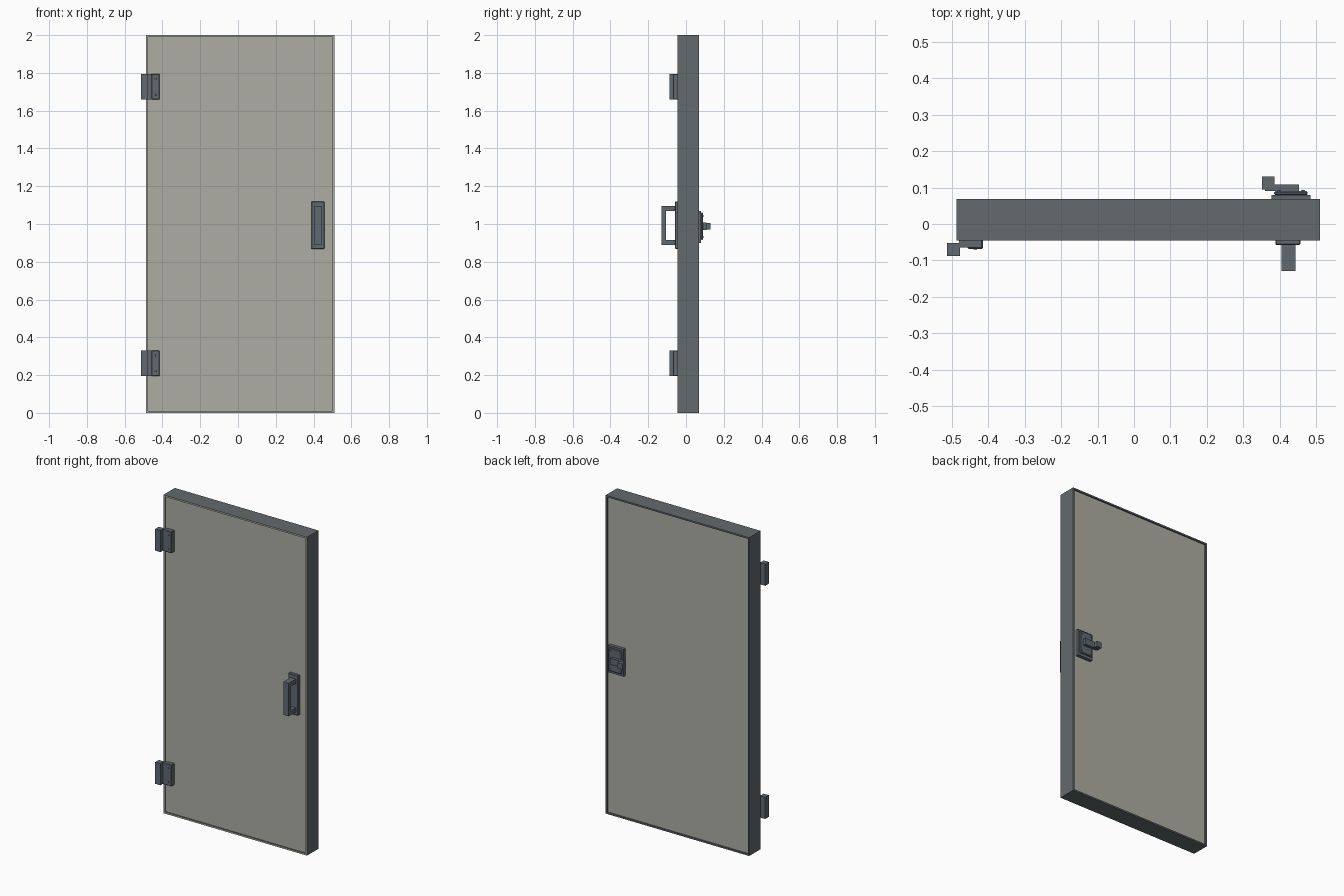
import bpy, bmesh, math
from mathutils import Vector

cube = bpy.data.objects.get("Cube")
if cube:
    bpy.data.objects.remove(cube)


def material(name, rgb):
    m = bpy.data.materials.new(name)
    m.use_nodes = True
    m.diffuse_color = (*rgb, 1)
    m.node_tree.nodes["Principled BSDF"].inputs["Base Color"].default_value = (*rgb, 1)
    return m


PANEL = material("warm grey panel", (0.42, 0.42, 0.37))
STEEL = material("dark grey frame", (0.125, 0.145, 0.155))
METAL = material("blue grey hardware", (0.115, 0.143, 0.165))


def finish(name, bm, mats):
    mesh = bpy.data.meshes.new(name)
    bmesh.ops.recalc_face_normals(bm, faces=bm.faces[:])
    bm.to_mesh(mesh)
    bm.free()
    for m in mats:
        mesh.materials.append(m)
    obj = bpy.data.objects.new(name, mesh)
    bpy.context.collection.objects.link(obj)
    return obj


def box_mesh(x, y, z):
    bm = bmesh.new()
    bmesh.ops.create_cube(bm, size=1)
    for v in bm.verts:
        v.co = Vector([r[0] if c < 0 else r[1] for c, r in zip(v.co, (x, y, z))])
    return bm


def box(name, x, y, z, mat=METAL, bevel=0.0):
    obj = finish(name, box_mesh(x, y, z), [mat])
    if bevel:
        b = obj.modifiers.new("bevel", "BEVEL")
        b.width = bevel
        b.segments = 1
    return obj


def screw(name, x, y, z, side):
    """Low disc lying against a plate, facing front (-1) or back (1)."""
    bm = bmesh.new()
    bmesh.ops.create_cone(bm, cap_ends=True, segments=8, radius1=0.005,
                          radius2=0.004, depth=0.002)
    for v in bm.verts:
        a, b, c = v.co
        v.co = Vector((x + a, y + side * (c + 0.001), z + b))
    return finish(name, bm, [METAL])


# Door slab: recessed panels inset into the front and back of the frame
bm = box_mesh((-0.487, 0.511), (-0.045, 0.068), (0, 2))
bm.normal_update()
for side in (-1, 1):
    face = next(f for f in bm.faces if f.normal.y * side > 0.9)
    rim = bmesh.ops.inset_region(bm, faces=[face], thickness=0.014)["faces"]
    walls = bmesh.ops.inset_region(bm, faces=[face], thickness=0.0005, depth=-0.008)["faces"]
    face.material_index = 1
    for f in rim:
        f.material_index = 1 if side < 0 else 0
    for f in walls:
        f.material_index = 0
    bm.normal_update()
finish("door_slab", bm, [STEEL, PANEL])

# Hinges: knuckle beside the door edge, thin web and screwed leaf on the front
for name, z in (("lower", 0.262), ("upper", 1.727)):
    span = (z - 0.068, z + 0.068)
    box(f"{name}_hinge_knuckle", (-0.514, -0.478), (-0.088, -0.052), span)
    box(f"{name}_hinge_web", (-0.48, -0.455), (-0.064, -0.044), span)
    box(f"{name}_hinge_leaf", (-0.458, -0.415), (-0.068, -0.036), span, bevel=0.003)
    for i, dz in enumerate((-0.042, 0.042)):
        screw(f"{name}_hinge_screw_{i + 1}", -0.436, -0.068, z + dz, -1)

# Front pull handle: backplate, two arms and a vertical grip
box("handle_backplate", (0.388, 0.457), (-0.058, -0.036), (0.868, 1.12), bevel=0.003)
for name, z in (("lower", 0.889), ("upper", 1.069)):
    box(f"{name}_handle_arm", (0.405, 0.443), (-0.108, -0.057), (z, z + 0.027))
box("handle_grip", (0.405, 0.443), (-0.129, -0.105), (0.889, 1.096))

# Back latch: stepped plates, turning lever and knob
box("latch_base", (0.378, 0.485), (0.058, 0.08), (0.9, 1.07))
box("latch_plate", (0.385, 0.477), (0.079, 0.091), (0.915, 1.06), bevel=0.004)
box("latch_lever", (0.36, 0.453), (0.09, 0.108), (0.968, 1.008))
box("latch_knob", (0.351, 0.386), (0.095, 0.13), (0.97, 1.006))
for i, (x, z) in enumerate(((0.398, 0.932), (0.464, 0.932), (0.398, 1.043), (0.464, 1.043))):
    screw(f"latch_screw_{i + 1}", x, 0.091, z, 1)
